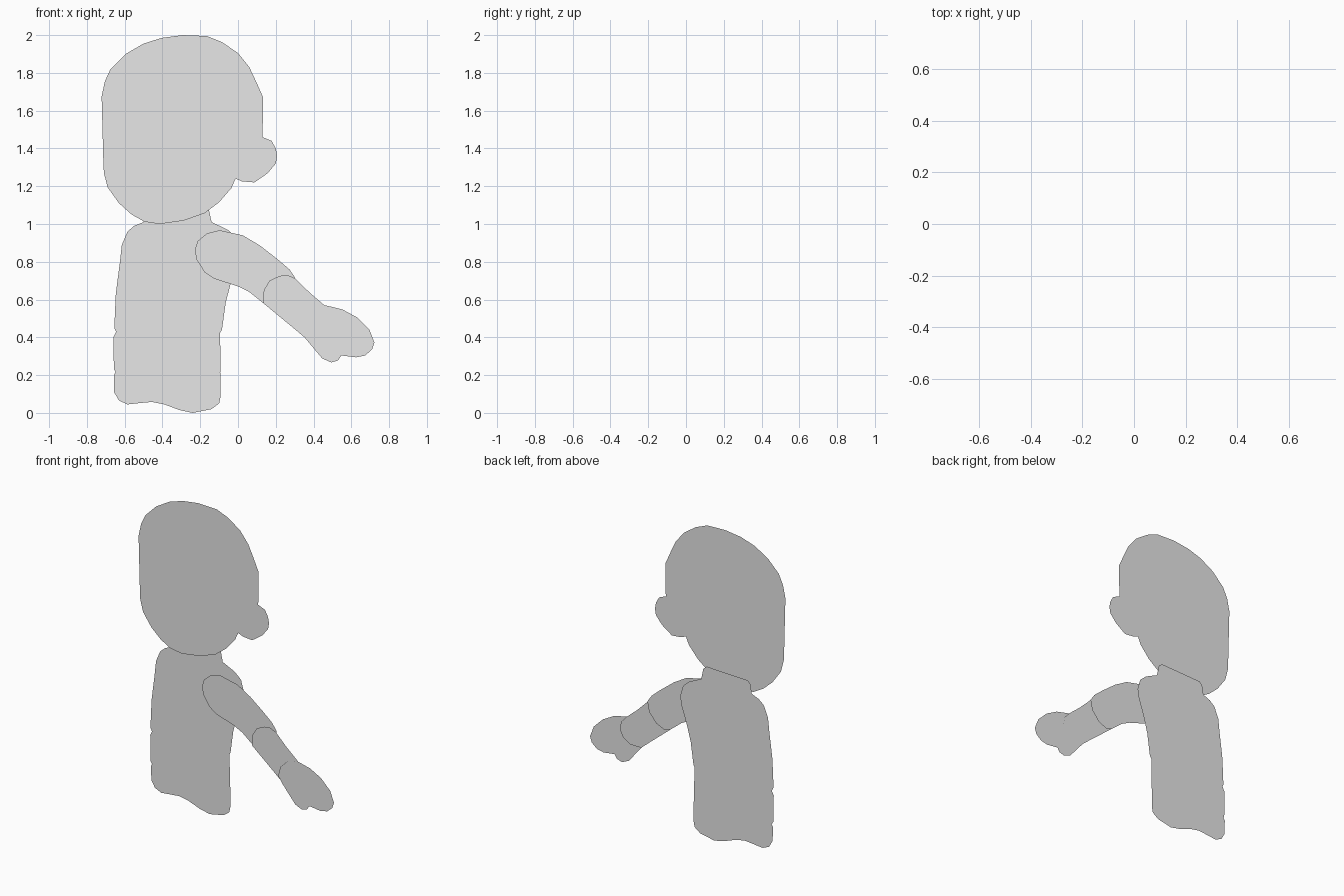
import bpy, bmesh

grey = bpy.data.materials.new("light_grey")
grey.diffuse_color = (0.8, 0.8, 0.8, 1)


def cutout(name, y, outline):
    """Flat paper piece at depth y from an (x, z) outline, facing the front."""
    bm = bmesh.new()
    face = bm.faces.new([bm.verts.new((x, y, z)) for x, z in outline])
    face.normal_update()
    if face.normal.y > 0:
        face.normal_flip()
    me = bpy.data.meshes.new(name)
    bm.to_mesh(me)
    bm.free()
    me.materials.append(grey)
    ob = bpy.data.objects.new(name, me)
    bpy.context.collection.objects.link(ob)
    return ob


# Head with ear
cutout("head", 0.02, [
    (-.722, 1.675), (-.705, 1.755), (-.675, 1.82), (-.595, 1.90), (-.5, 1.955),
    (-.405, 1.985), (-.293, 2.0), (-.165, 1.995), (-.085, 1.963), (0, 1.905),
    (.06, 1.83), (.1, 1.745), (.133, 1.67), (.13, 1.46), (.178, 1.44),
    (.2, 1.4), (.207, 1.36), (.2, 1.32), (.156, 1.268), (.087, 1.22),
    (.02, 1.226), (-.013, 1.24), (-.035, 1.19), (-.1, 1.115), (-.177, 1.057),
    (-.288, 1.018), (-.415, 1.0), (-.495, 1.012), (-.563, 1.05), (-.63, 1.11),
    (-.69, 1.194), (-.71, 1.27), (-.713, 1.335)])

# Chest with neck
cutout("chest", 0.045, [
    (-.5, 1.01), (-.49, 1.07), (-.47, 1.09), (-.18, 1.10), (-.155, 1.08),
    (-.14, 1.01), (-.055, .97), (-.01, .93), (.01, .86), (0, .80),
    (-.04, .68), (-.065, .585), (-.085, .44), (-.11, .40), (-.17, .38),
    (-.56, .38), (-.63, .40), (-.655, .45), (-.647, .63), (-.625, .80),
    (-.615, .89), (-.585, .96), (-.55, .99)])

# Belly
cutout("belly", 0.05, [
    (-.66, .40), (-.635, .45), (-.54, .50), (-.17, .50), (-.11, .47),
    (-.095, .43), (-.092, .22), (-.12, .18), (-.18, .17), (-.57, .17),
    (-.63, .19), (-.657, .23)])

# Hips with wavy lower edge
cutout("hips", 0.055, [
    (-.657, .20), (-.635, .24), (-.54, .28), (-.17, .28), (-.11, .25),
    (-.092, .21), (-.092, .09), (-.1, .05), (-.14, .02), (-.24, .0),
    (-.31, .015), (-.39, .045), (-.455, .058), (-.52, .052), (-.585, .045),
    (-.63, .065), (-.656, .11)])

# Arm in three overlapping pieces
cutout("upper_arm", -0.04, [
    (-.228, .865), (-.213, .91), (-.165, .95), (-.097, .967), (.025, .94),
    (.115, .887), (.21, .813), (.272, .76), (.303, .715), (.29, .65),
    (.24, .59), (.18, .562), (.135, .58), (.06, .64), (0, .67),
    (-.125, .71), (-.177, .745), (-.22, .813)])

cutout("forearm", -0.048, [
    (.132, .60), (.137, .65), (.167, .70), (.22, .725), (.26, .73),
    (.303, .712), (.378, .638), (.457, .57), (.495, .53), (.505, .48),
    (.48, .43), (.43, .40), (.352, .40), (.283, .458), (.135, .58)])

cutout("hand", -0.055, [
    (.46, .57), (.552, .548), (.63, .506), (.695, .442), (.722, .373),
    (.71, .336), (.673, .304), (.626, .294), (.547, .304), (.53, .278),
    (.494, .267), (.446, .288), (.388, .357), (.352, .40), (.325, .44),
    (.34, .50), (.39, .55)])
